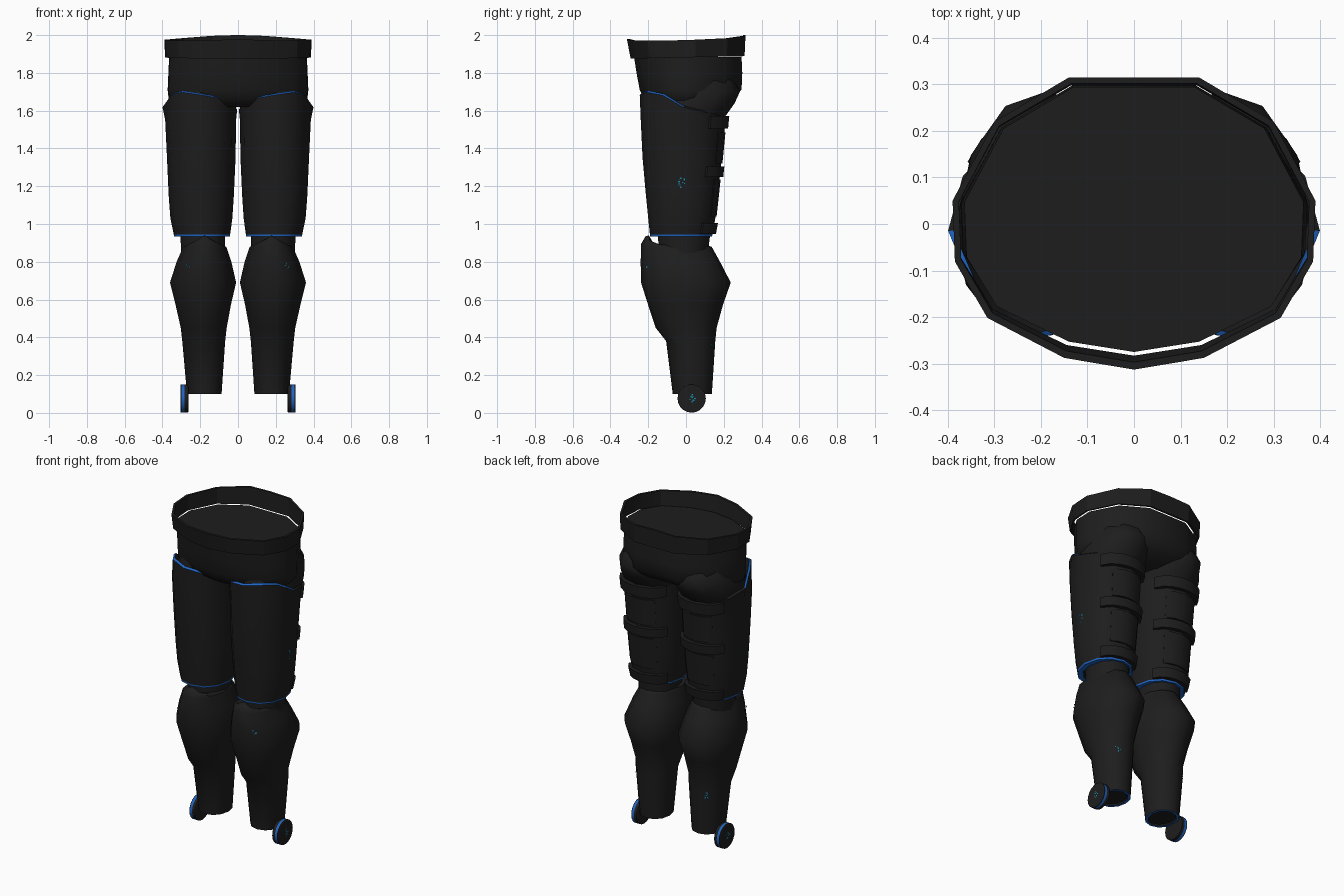
import bpy, bmesh, math, random
from mathutils import Vector

if "Cube" in bpy.data.objects:
    bpy.data.objects.remove(bpy.data.objects["Cube"])

random.seed(4)


def material(name, col):
    m = bpy.data.materials.new(name)
    m.diffuse_color = (*col, 1)
    m.use_nodes = True
    m.node_tree.nodes["Principled BSDF"].inputs["Base Color"].default_value = m.diffuse_color
    return m


BLACK = material("matte_black", (0.0126, 0.0126, 0.0126))
BLUE = material("trim_blue", (0.014, 0.13, 0.56))
CYAN = material("fleck_cyan", (0.008, 0.27, 0.45))
MATS = [BLACK, BLUE, CYAN]
N = 12
ANGLES = [360 / N * i for i in range(N)]   # 0 = outer side, 90 = back


def make(name, bm, smooth=35):
    bmesh.ops.recalc_face_normals(bm, faces=bm.faces)
    me = bpy.data.meshes.new(name)
    bm.to_mesh(me)
    bm.free()
    for m in MATS:
        me.materials.append(m)
    ob = bpy.data.objects.new(name, me)
    bpy.context.collection.objects.link(ob)
    bpy.ops.object.select_all(action='DESELECT')
    ob.select_set(True)
    bpy.context.view_layer.objects.active = ob
    if smooth:
        bpy.ops.object.shade_smooth_by_angle(angle=math.radians(smooth))
    return ob


def loft(name, rows, paint=lambda r, i: 0, caps=True, loop=False, side=1, smooth=35):
    """Skin a stack of closed rings; paint gives the material of each face."""
    bm = bmesh.new()
    vs = [[bm.verts.new((p[0] * side, p[1], p[2])) for p in row] for row in rows]
    n, k = len(rows[0]), len(rows)
    for r in range(k if loop else k - 1):
        a, b = vs[r], vs[(r + 1) % k]
        for i in range(n):
            j = (i + 1) % n
            bm.faces.new((a[i], a[j], b[j], b[i])).material_index = paint(r, i)
    if caps and not loop:
        bm.faces.new(vs[0])
        bm.faces.new(vs[-1])
    return make(name, bm, smooth)


def surf(table, ang, z, off=0.0, power=0.96):
    """Point on a limb whose table lists z, x min, x max, y min, y max."""
    zc = min(max(z, table[-1][0]), table[0][0])
    for a, b in zip(table, table[1:]):
        if b[0] <= zc <= a[0]:
            t = (a[0] - zc) / (a[0] - b[0])
            x0, x1, y0, y1 = [a[i] + (b[i] - a[i]) * t for i in range(1, 5)]
            break
    c, s = math.cos(math.radians(ang)), math.sin(math.radians(ang))
    f = lambda v: math.copysign(abs(v) ** power, v)
    return Vector(((x0 + x1) / 2 + ((x1 - x0) / 2 + off) * f(c),
                   (y0 + y1) / 2 + ((y1 - y0) / 2 + off) * f(s), z))


def ring(table, z, off=0.0):
    return [surf(table, a, z(a) if callable(z) else z, off(a) if callable(off) else off)
            for a in ANGLES]


# Waist outline shared by belt and pelvis
HALF = [(0, -.31), (.15, -.285), (.315, -.2), (.385, -.08), (.39, .05), (.30, .22), (.14, .315)]
OUTLINE = HALF + [(0, .315)] + [(-x, y) for x, y in reversed(HALF[1:])]


def waist(sx, front, back, z):
    out = []
    for x, y in OUTLINE:
        k = -front / .31 if y < 0 else back / .315
        out.append((x * sx, y * k, z(x, y) if callable(z) else z))
    return out


# Open belt ring
top = lambda x, y: 1.988 + .03 * y - .012 * abs(x) / .39 + (.003 if y > .28 else -.002 if y > -.3 else 0)
low = lambda x, y: 1.882 + .02 * y
loft("belt", [waist(.99, -.293, .31, low), waist(1, -.313, .315, top),
              waist(.965, -.297, .302, top), waist(.965, -.283, .298, low)],
     loop=True, smooth=30)

# Pelvis
loft("pelvis", [waist(.935, -.275, .294, 1.885), waist(.945, -.262, .298, 1.80),
                waist(.955, -.245, .294, 1.71), waist(.94, -.22, .235, 1.655),
                waist(.75, -.17, .15, 1.62)], smooth=60)

CORE = [(1.82, .08, .30, -.15, .17), (1.76, .04, .335, -.18, .255), (1.70, .015, .36, -.2, .285),
        (1.64, .008, .375, -.2, .258), (1.57, .012, .378, -.2, .208), (1.5, .03, .35, -.19, .15),
        (.96, .07, .305, -.15, .13), (.80, .07, .30, -.14, .11)]
THIGH = [(1.62, .003, .400, -.245, .216), (1.56, .010, .386, -.24, .21), (1.35, .013, .376, -.23, .19),
         (1.15, .022, .367, -.212, .168), (1.03, .030, .358, -.2, .155), (.935, .043, .338, -.19, .138)]
SHIN = [(.94, .075, .28, -.212, .12), (.89, .065, .285, -.24, .13), (.80, .035, .325, -.24, .18),
        (.69, .01, .36, -.238, .237), (.57, .038, .33, -.2, .195), (.45, .06, .303, -.16, .162),
        (.38, .068, .295, -.105, .155), (.10, .087, .270, -.07, .137)]
# Thigh shell rim height at each angle, and how far it leans in
RIM = dict(zip(ANGLES, (1.622, 1.595, 1.575, 1.57, 1.57, 1.585, 1.61, 1.64, 1.67, 1.688, 1.702, 1.685)))
lean = lambda a: {330.0: -.022, 300.0: -.006}.get(a, 0)


def slab(name, table, a0, a1, z0, z1, thick, side):
    """Raised pad wrapped on a limb surface."""
    steps = max(3, round((a1 - a0) / 15))
    rows = []
    for i in range(steps + 1):
        a = a0 + (a1 - a0) * i / steps
        t = thick if 0 < i < steps else thick * .5
        rows.append([surf(table, a, z0, -.025), surf(table, a, z0, t),
                     surf(table, a, z1, t), surf(table, a, z1, -.025)])
    loft(name, rows, side=side, smooth=30)


def flecks(name, centre, normal, side, size=.026, count=12):
    """Scatter of tiny painted chips."""
    nrm = normal.normalized()
    u = nrm.orthogonal().normalized()
    v = nrm.cross(u)
    bm = bmesh.new()
    for _ in range(count):
        p = centre + nrm * .003 + u * random.uniform(-size, size) + v * random.uniform(-size, size)
        e = random.uniform(.003, .006)
        q = [p + u * e, p + v * e, p - u * e, p - v * e]
        bm.faces.new([bm.verts.new((w.x * side, w.y, w.z)) for w in q]).material_index = 2
    make(name, bm, 0)


def surface_flecks(name, table, ang, z, side, size=.018, count=8):
    p = surf(table, ang, z)
    du = surf(table, ang + 8, z) - surf(table, ang - 8, z)
    dv = surf(table, ang, z + .02) - surf(table, ang, z - .02)
    flecks(name, p, du.cross(dv), side, size, count)


for tag, side in (("right", 1), ("left", -1)):
    # Under layer from hip to knee
    loft(tag + "_leg_core", [ring(CORE, r[0]) for r in CORE], side=side, smooth=60)

    # Thigh shell with a blue front rim and blue lower edge
    rows = [ring(THIGH, 1.5, -.07), ring(THIGH, lambda a: RIM[a] + .004, lambda a: lean(a) - .012),
            ring(THIGH, lambda a: RIM[a] - .004, lean)]
    rows += [ring(THIGH, z) for z in (1.55, 1.35, 1.15, 1.03, .945, .935)]
    rows += [ring(THIGH, .935, -.03), ring(THIGH, .96, -.05)]
    loft(tag + "_thigh_shell", rows, side=side, smooth=40,
         paint=lambda r, i: int((r == 1 and 6 <= i) or r in (7, 8)))

    # Straps and pads on the back of the thigh
    for n, (z0, z1) in enumerate(((1.505, 1.572), (1.25, 1.305), (.947, 1.005))):
        slab(f"{tag}_thigh_strap_{n + 1}", THIGH, 38, 142, z0, z1, .02, side)
    for n, (z0, z1) in enumerate(((1.32, 1.485), (1.04, 1.235))):
        slab(f"{tag}_thigh_pad_{n + 1}", THIGH, 58, 122, z0, z1, .006, side)

    # Shin with raised knee point and blue cuff underneath
    lift = lambda a: .885 + (.055 * (1 - abs(math.cos(math.radians(a)))) if a > 180 else 0)
    rows = [ring(SHIN, .882, -.06), ring(SHIN, lift, -.015), ring(SHIN, lambda a: lift(a) - .006),
            ring(SHIN, lambda a: .872 + (lift(a) - .885) * .4)]
    rows += [ring(SHIN, r[0]) for r in SHIN[2:]]
    rows += [ring(SHIN, .10, -.016), ring(SHIN, .108, -.022)]
    last = len(rows) - 3
    loft(tag + "_shin", rows, side=side, smooth=50, paint=lambda r, i: int(r == last))

    # Ankle disc with blue stripe
    prof = ((.262, .068), (.266, .075), (.284, .075), (.298, .075), (.302, .075), (.305, .07))
    rows = [[(x, .03 + r * math.cos(t), .076 + r * math.sin(t))
             for t in (math.tau * i / 20 for i in range(20))] for x, r in prof]
    loft(tag + "_ankle_disc", rows, side=side, smooth=30, paint=lambda r, i: int(r == 2))

    # Painted chips
    flecks(tag + "_disc_flecks", Vector((.305, .03, .077)), Vector((1, 0, 0)), side, .018)
    surface_flecks(tag + "_thigh_flecks", THIGH, 0, 1.22, side, .026, 14)
    surface_flecks(tag + "_shin_front_flecks", SHIN, -60, .78, side, .014, 5)
    surface_flecks(tag + "_shin_back_flecks", SHIN, 60, .35, side)
